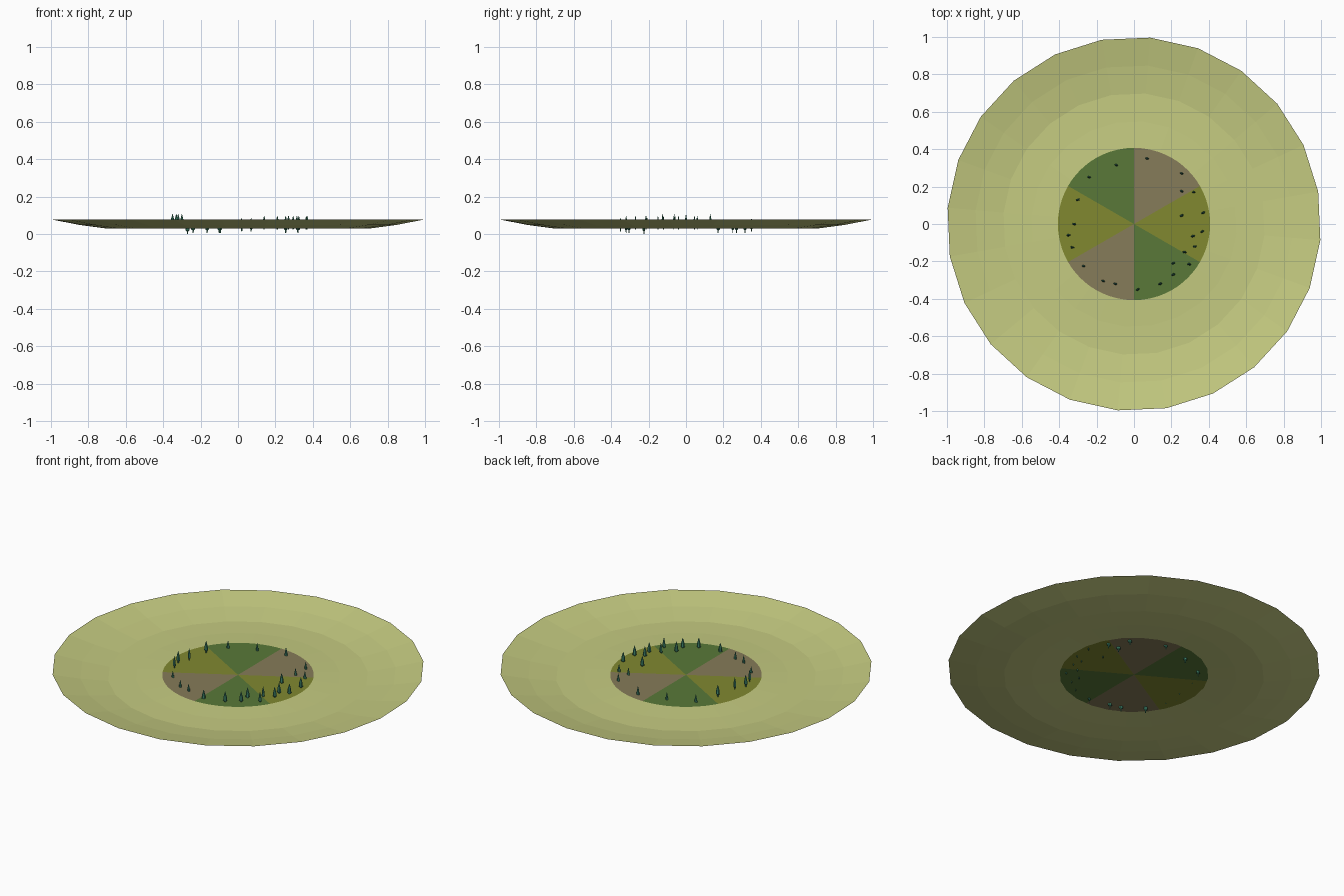
import bpy, bmesh, math, random
from mathutils import Matrix, Vector

if "Cube" in bpy.data.objects:
    bpy.data.objects.remove(bpy.data.objects["Cube"])

random.seed(4)


def material(name, rgb):
    m = bpy.data.materials.new(name)
    m.diffuse_color = (*rgb, 1)
    m.use_nodes = True
    m.node_tree.nodes["Principled BSDF"].inputs["Base Color"].default_value = m.diffuse_color
    return m


def finish(bm, name, mat):
    me = bpy.data.meshes.new(name)
    bm.to_mesh(me)
    bm.free()
    me.materials.append(mat)
    ob = bpy.data.objects.new(name, me)
    bpy.context.collection.objects.link(ob)
    return ob


def polar(r, deg, z):
    a = math.radians(deg)
    return Vector((r * math.cos(a), r * math.sin(a), z))


def lathe(bm, profile, sides, offset=0):
    rings = [[bm.verts.new(polar(r, offset + 360 * i / sides, z)) for i in range(sides)]
             for r, z in profile]
    for a, b in zip(rings, rings[1:]):
        for i in range(sides):
            j = (i + 1) % sides
            bm.faces.new((a[i], b[i], b[j], a[j]))
    return rings


sand = material("sand", (0.56, 0.60, 0.22))
green = material("green", (0.10, 0.19, 0.04))
olive = material("olive", (0.22, 0.25, 0.03))
brown = material("brown", (0.24, 0.20, 0.10))
teal = material("teal", (0.05, 0.24, 0.15))

# Shallow faceted dish around the centre, a thin sheet
bm = bmesh.new()
lathe(bm, [(0.40, 0.035), (0.55, 0.029), (0.70, 0.028), (0.85, 0.048), (1.0, 0.077)], 24, 10)
finish(bm, "outer_dish", sand)

# Six flat wedges forming the central disc
for k in range(6):
    bm = bmesh.new()
    centre = bm.verts.new((0, 0, 0.036))
    arc = [bm.verts.new(polar(0.407, 30 + 60 * k + 5 * i, 0.036)) for i in range(13)]
    for a, b in zip(arc, arc[1:]):
        bm.faces.new((centre, a, b))
    finish(bm, f"ground_wedge_{k + 1}", (brown, green, olive)[k % 3])

# Slim pointed trees around the disc: x, y, base height
low, mid, high = 0.006, 0.024, 0.034
trees = [
    (.07, .35, .012), (-.095, .315, low), (-.24, .25, low), (.255, .27, low),
    (.255, .175, low), (.32, .17, low), (.37, .06, mid), (.255, .045, mid),
    (-.30, .13, high), (-.32, 0, high), (-.35, -.06, high), (-.33, -.125, high),
    (-.27, -.225, 0), (-.165, -.305, low), (-.10, -.32, low), (.02, -.35, .014),
    (.14, -.32, mid), (.21, -.27, mid), (.21, -.21, mid), (.27, -.15, mid),
    (.295, -.215, mid), (.325, -.12, mid), (.315, -.065, mid), (.365, -.04, mid),
]
for n, (x, y, z) in enumerate(trees):
    bm = bmesh.new()
    rings = lathe(bm, [(0.003, 0), (0.004, 0.014), (0.011, 0.018), (0.009, 0.042), (0.001, 0.072)], 6)
    bm.faces.new(rings[0][::-1])
    bm.faces.new(rings[-1])
    tree = finish(bm, f"tree_{n + 1}", teal)
    tree.matrix_world = (Matrix.Translation((x, y, z))
                         @ Matrix.Rotation(random.uniform(-0.5, 0.6), 4, 'Z')
                         @ Matrix.Diagonal((1, 0.6, 1, 1)))
